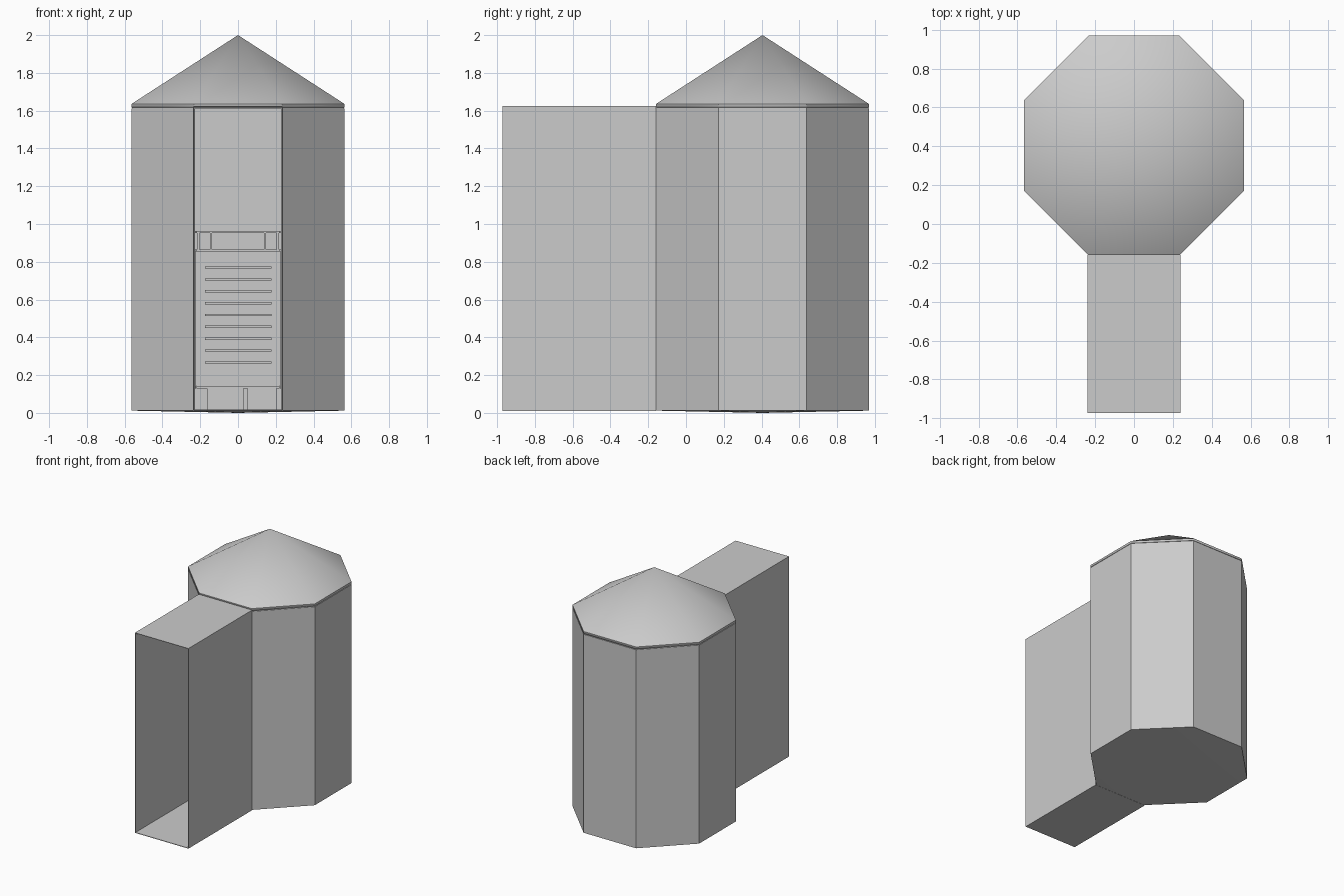
import bpy, bmesh, math
from mathutils import Matrix, Vector

if "Cube" in bpy.data.objects:
    bpy.data.objects.remove(bpy.data.objects["Cube"])

CY = 0.405            # tower centre in y
AP = 0.565            # tower apothem
R = AP / math.cos(math.pi / 8)
HALF = AP * math.tan(math.pi / 8)


def ring(z, r=R):
    # octagon corners, starting at the right end of the front face, counter-clockwise
    return [(r * math.cos(math.radians(-67.5 + 45 * i)),
             CY + r * math.sin(math.radians(-67.5 + 45 * i)), z) for i in range(8)]


def make(name, verts, faces, thickness=0):
    me = bpy.data.meshes.new(name)
    me.from_pydata(verts, [], faces)
    bm = bmesh.new()
    bm.from_mesh(me)
    bmesh.ops.remove_doubles(bm, verts=bm.verts, dist=1e-5)
    bm.to_mesh(me)
    bm.free()
    ob = bpy.data.objects.new(name, me)
    bpy.context.collection.objects.link(ob)
    if thickness:
        mod = ob.modifiers.new("thickness", 'SOLIDIFY')
        mod.thickness = thickness
        mod.offset = -1
    return ob


def smooth(ob):
    bpy.ops.object.select_all(action='DESELECT')
    ob.select_set(True)
    bpy.context.view_layer.objects.active = ob
    bpy.ops.object.shade_smooth_by_angle(angle=math.radians(30))


# Seven tower walls; the front side opens into the passage
make("tower_walls", ring(0.012) + ring(1.612),
     [(i, i + 1, i + 9, i + 8) for i in range(7)], 0.008)

# Roof: low rim and smooth-shaded pyramid
sides = [(i, (i + 1) % 8) for i in range(8)]
roof = make("roof", ring(1.617) + ring(1.635) + [(0, CY, 2.0)],
            [(a, b, b + 8, a + 8) for a, b in sides] +
            [(a + 8, b + 8, 16) for a, b in sides], 0.006)
smooth(roof)
make("roof_recess", ring(1.609, R - 0.005) + ring(1.620, R - 0.005),
     [(a, b, b + 8, a + 8) for a, b in sides])

# Floor with a very shallow point underneath
floor = make("tower_floor", ring(0.018) + ring(0.012) + [(0, CY, 0)],
             [tuple(range(8))] + [(a + 8, b + 8, b, a) for a, b in sides] +
             [(b + 8, a + 8, 16) for a, b in sides])
smooth(floor)

# Entrance passage: thin rectangular tube, open at both ends
Y0, Y1 = -0.972, CY - AP
prof = [(-HALF, 0.015), (HALF, 0.015), (HALF, 1.62), (-HALF, 1.62)]
make("entrance_passage", [(x, y, z) for y in (Y0, Y1) for x, z in prof],
     [(i, (i + 1) % 4, (i + 1) % 4 + 4, i + 4) for i in range(4)], 0.006)


def wall_panels(name, boxes):
    # boxes: x0, x1, z0, z1, depth, laid on the inside of the seven walls
    bm = bmesh.new()
    for k in range(-3, 4):
        turn = Matrix.Translation((0, CY, 0)) @ Matrix.Rotation(k * math.pi / 4, 4, 'Z')
        for x0, x1, z0, z1, d in boxes:
            c = Vector(((x0 + x1) / 2, AP - 0.008 - d / 2, (z0 + z1) / 2))
            bmesh.ops.create_cube(bm, size=1, matrix=turn @ Matrix.Translation(c)
                                  @ Matrix.Diagonal((x1 - x0, d, z1 - z0, 1)))
    me = bpy.data.meshes.new(name)
    bm.to_mesh(me)
    bm.free()
    bpy.context.collection.objects.link(bpy.data.objects.new(name, me))


# Interior relief: slatted wainscot, rail with posts, and skirting
wall_panels("wainscot", [(-0.226, 0.226, 0.143, 0.855, 0.012)])
wall_panels("slats", [(-0.175, 0.178, 0.261 + i * 0.0628, 0.273 + i * 0.0628, 0.020)
                      for i in range(9)])
wall_panels("rail", [(-0.222, 0.222, 0.855, 0.865, 0.024),
                     (-0.222, 0.222, 0.952, 0.962, 0.024),
                     (-0.216, 0.216, 0.865, 0.952, 0.010)])
wall_panels("rail_posts", [(x - 0.006, x + 0.006, 0.865, 0.952, 0.020)
                           for x in (-0.21, -0.143, 0.143, 0.21)])
wall_panels("skirting", [(-0.22, 0.22, 0.130, 0.143, 0.024),
                         (-0.165, 0.03, 0.018, 0.130, 0.020),
                         (0.05, 0.205, 0.018, 0.130, 0.020)])
